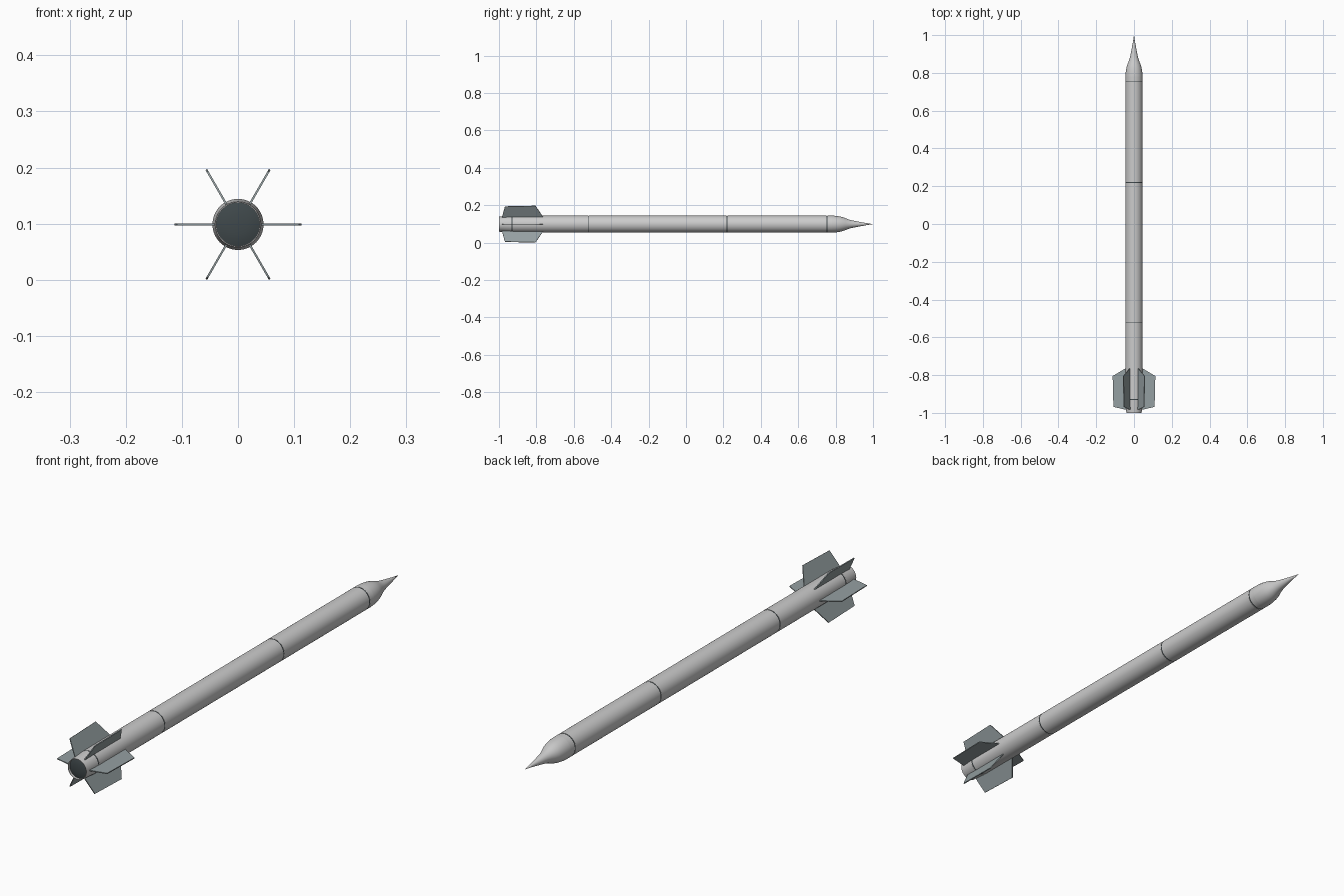
import bpy, bmesh, math
from mathutils import Matrix

if "Cube" in bpy.data.objects:
    bpy.data.objects.remove(bpy.data.objects["Cube"])

AXIS_Z = 0.1
SEG = 64


def material(name, rgb):
    m = bpy.data.materials.new(name)
    m.diffuse_color = (*rgb, 1)
    m.use_nodes = True
    m.node_tree.nodes["Principled BSDF"].inputs["Base Color"].default_value = m.diffuse_color
    return m


DARK = material("dark_metal", (0.05, 0.065, 0.07))
STEEL = material("fin_steel", (0.30, 0.35, 0.36))


def finish(name, bm, mat=None, angle=30):
    bmesh.ops.remove_doubles(bm, verts=bm.verts, dist=1e-5)
    bmesh.ops.recalc_face_normals(bm, faces=bm.faces)
    mesh = bpy.data.meshes.new(name)
    bm.to_mesh(mesh)
    bm.free()
    ob = bpy.data.objects.new(name, mesh)
    bpy.context.collection.objects.link(ob)
    if mat:
        mesh.materials.append(mat)
    bpy.ops.object.select_all(action='DESELECT')
    ob.select_set(True)
    bpy.context.view_layer.objects.active = ob
    bpy.ops.object.shade_smooth_by_angle(angle=math.radians(angle))
    return ob


def lathe(name, profile, mat=None, angle=30):
    """Revolve (y, radius) points about the long axis."""
    bm = bmesh.new()
    vs = [bm.verts.new((r, y, 0)) for y, r in profile]
    es = [bm.edges.new(p) for p in zip(vs, vs[1:])]
    bmesh.ops.spin(bm, geom=vs + es, axis=(0, 1, 0), cent=(0, 0, 0),
                   angle=math.tau, steps=SEG, use_duplicate=False)
    bmesh.ops.translate(bm, verts=bm.verts, vec=(0, 0, AXIS_Z))
    return finish(name, bm, mat, angle)


# Body sections, separated by narrow joints
R, GAP = 0.0455, 0.0025
joints = [-0.52, 0.22, 0.753]
ends = [-0.93] + joints + [0.783]
names = ["motor_section", "mid_section", "forward_section", "nose_collar"]
for name, a, b in zip(names, ends, ends[1:]):
    lathe(name, [(a + GAP, 0), (a + GAP, R), (b - GAP, R), (b - GAP, 0)])

# Dark recessed joint rings
for i, y in enumerate([-0.93] + joints):
    lathe(f"joint_ring_{i}", [(y - GAP, 0), (y - GAP, R - 0.001),
                              (y + GAP, R - 0.001), (y + GAP, 0)], DARK)

# Nose: rounded shoulder flowing into a slender spike
lathe("nose_cone", [(0.7805, 0), (0.7805, R), (0.795, 0.0448), (0.81, 0.0430),
                    (0.825, 0.0405), (0.84, 0.0365), (0.855, 0.0308),
                    (0.87, 0.0250), (0.885, 0.0208), (0.90, 0.0176),
                    (0.93, 0.0118), (0.965, 0.0056), (1.0, 0)])

# Tapered tail with an open rim, and the dark nozzle face inside it
lathe("tail_cone", [(-0.9325, 0), (-0.9325, R), (-0.975, 0.0425), (-1.0, 0.0405),
                    (-1.0, 0.0385), (-0.985, 0.0385)])
lathe("nozzle_face", [(-0.990, 0.0390), (-0.993, 0.030), (-0.995, 0.018),
                      (-0.996, 0)], DARK)

# Six swept fins with thin bevelled edges
outline = [(0.036, -0.765), (0.046, -0.765), (0.113, -0.805),
           (0.109, -0.968), (0.046, -0.983), (0.036, -0.983)]
T = 0.0018
for i in range(6):
    bm = bmesh.new()
    face = bm.faces.new([bm.verts.new((x, y, -T)) for x, y in outline])
    ext = bmesh.ops.extrude_face_region(bm, geom=[face])
    top = [v for v in ext["geom"] if isinstance(v, bmesh.types.BMVert)]
    bmesh.ops.translate(bm, verts=top, vec=(0, 0, 2 * T))
    turn = Matrix.Rotation(i * math.tau / 6, 4, 'Y')
    bm.transform(Matrix.Translation((0, 0, AXIS_Z)) @ turn)
    finish(f"fin_{i}", bm, STEEL)

# Rest the lowest fin corners on the ground
low = min(v.co.z for o in bpy.data.objects for v in o.data.vertices)
for o in bpy.data.objects:
    o.location.z -= low
